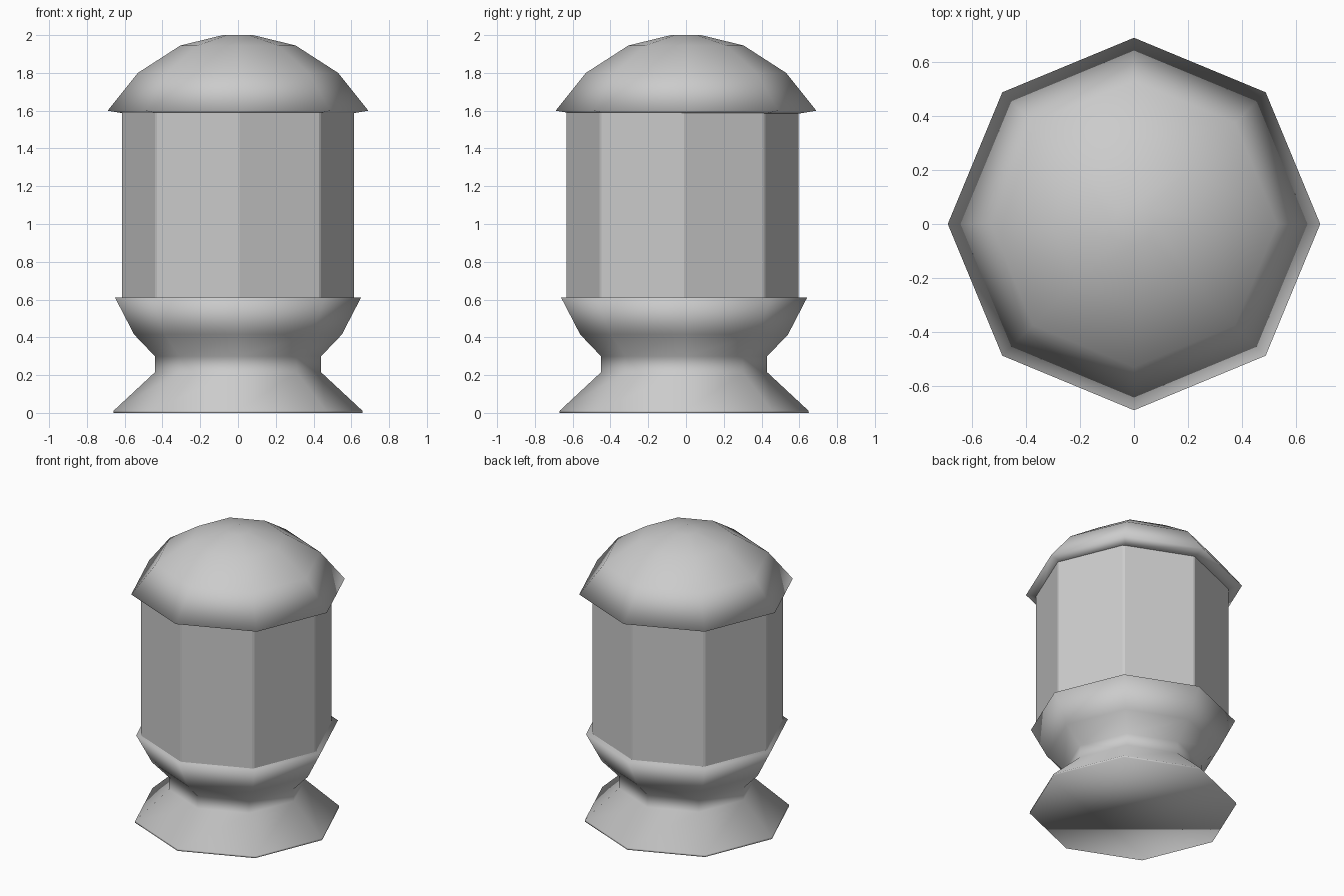
import bpy, bmesh, math

if "Cube" in bpy.data.objects:
    bpy.data.objects.remove(bpy.data.objects["Cube"])

metal = bpy.data.materials.new("plain grey")
metal.diffuse_color = (0.6, 0.6, 0.6, 1)
metal.use_nodes = True
metal.node_tree.nodes["Principled BSDF"].inputs["Base Color"].default_value = metal.diffuse_color


def lathe(name, profile, angles, smooth, cx=0.0, cy=0.0):
    """Stack rings of (radius, z) at the given angles and cap both ends."""
    bm = bmesh.new()
    rings = [[bm.verts.new((cx + r * math.cos(a), cy + r * math.sin(a), z))
              for a in angles] for r, z in profile]
    n = len(angles)
    for low, high in zip(rings, rings[1:]):
        for i in range(n):
            j = (i + 1) % n
            bm.faces.new((low[i], low[j], high[j], high[i]))
    bm.faces.new(rings[0][::-1])
    bm.faces.new(rings[-1])
    bmesh.ops.recalc_face_normals(bm, faces=bm.faces[:])
    for f in bm.faces:
        f.smooth = smooth
    mesh = bpy.data.meshes.new(name)
    bm.to_mesh(mesh)
    bm.free()
    mesh.materials.append(metal)
    obj = bpy.data.objects.new(name, mesh)
    bpy.context.collection.objects.link(obj)
    return obj


octagon = [math.radians(45 * i) for i in range(8)]
# octagon with narrow chamfered corners
chamfered = [math.radians(45 * i + d) for i in range(8) for d in (-0.7, 0.7)]

# flared foot, neck and bowl
lathe("pedestal", [(0.66, 0.0), (0.658, 0.012), (0.44, 0.215), (0.44, 0.30),
                   (0.55, 0.415), (0.652, 0.612)], octagon, True, 0, -0.01)

# flat-sided panelled body
lathe("panel_body", [(0.614, 0.59), (0.614, 1.595)], chamfered, False, 0, -0.018)

# domed roof with overhanging rim
lathe("domed_cap", [(0.60, 1.585), (0.69, 1.60), (0.53, 1.80), (0.305, 1.945),
                    (0.08, 2.0)], octagon, True)
